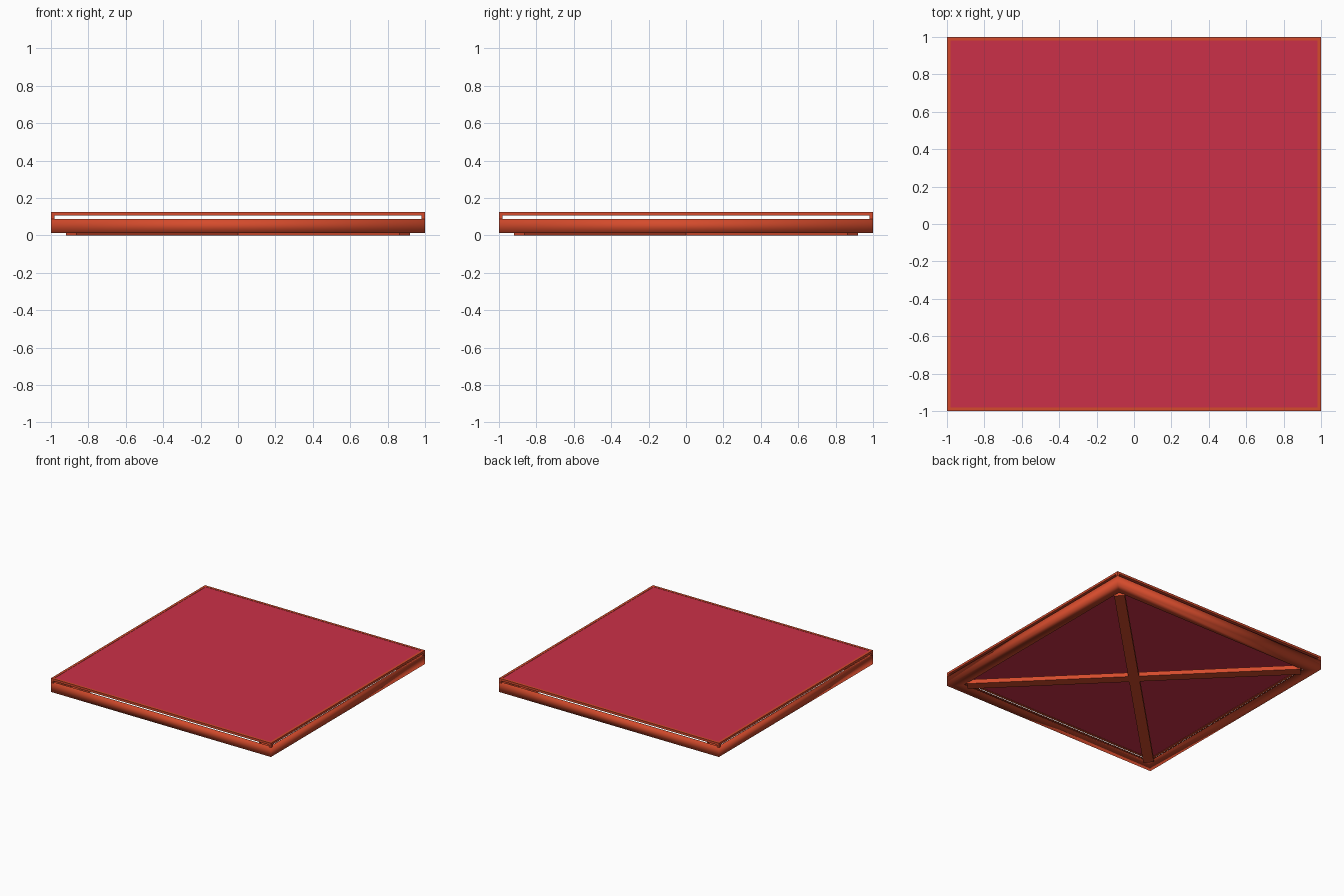
import bpy, bmesh, math

if "Cube" in bpy.data.objects:
    bpy.data.objects.remove(bpy.data.objects["Cube"])


def material(name, rgb):
    m = bpy.data.materials.new(name)
    m.diffuse_color = (*rgb, 1)
    m.use_nodes = True
    m.node_tree.nodes["Principled BSDF"].inputs["Base Color"].default_value = m.diffuse_color
    return m


RUST = material("rust_metal", (0.66, 0.07, 0.025))
RED = material("red_panel", (0.60, 0.03, 0.065))


def finish(bm, name, mat, smooth=False):
    bmesh.ops.recalc_face_normals(bm, faces=bm.faces)
    for f in bm.faces:
        f.smooth = smooth
    me = bpy.data.meshes.new(name)
    bm.to_mesh(me)
    bm.free()
    me.materials.append(mat)
    ob = bpy.data.objects.new(name, me)
    bpy.context.collection.objects.link(ob)
    return ob


def square_ring(name, profile, mat, smooth=False):
    """Sweep a closed (radius, z) profile round the four corners."""
    bm = bmesh.new()
    rings = [[bm.verts.new((sx * r, sy * r, z)) for r, z in profile]
             for sx, sy in ((1, 1), (-1, 1), (-1, -1), (1, -1))]
    n = len(profile)
    for i in range(4):
        a, b = rings[i], rings[(i + 1) % 4]
        for j in range(n):
            k = (j + 1) % n
            bm.faces.new((a[j], b[j], b[k], a[k]))
    return finish(bm, name, mat, smooth)


def box(name, size, loc, mat, turn=0):
    bm = bmesh.new()
    bmesh.ops.create_cube(bm, size=1)
    bmesh.ops.scale(bm, vec=size, verts=bm.verts)
    ob = finish(bm, name, mat)
    ob.location = loc
    ob.rotation_euler.z = turn
    return ob


# lower frame: thin outer wall with an inward bottom flange, softly shaded
square_ring("lower_frame", [(1, 0.088), (1, 0.012), (0.91, 0.012),
                            (0.91, 0.022), (0.98, 0.022), (0.98, 0.088)], RUST, True)

# top rim around the panel
square_ring("top_rim", [(1, 0.125), (1, 0.107), (0.98, 0.107), (0.98, 0.125)], RUST)

# corner posts that hold the rim above the slot
for sx in (-1, 1):
    for sy in (-1, 1):
        box("corner_post", (0.02, 0.02, 0.02), (sx * 0.99, sy * 0.99, 0.0975), RUST)

# panel set in the rim
box("floor_panel", (1.962, 1.962, 0.014), (0, 0, 0.116), RED)

# crossed diagonal braces underneath
for turn in (45, -45):
    box("diagonal_brace", (2.52, 0.08, 0.035), (0, 0, 0.0175), RUST, math.radians(turn))
